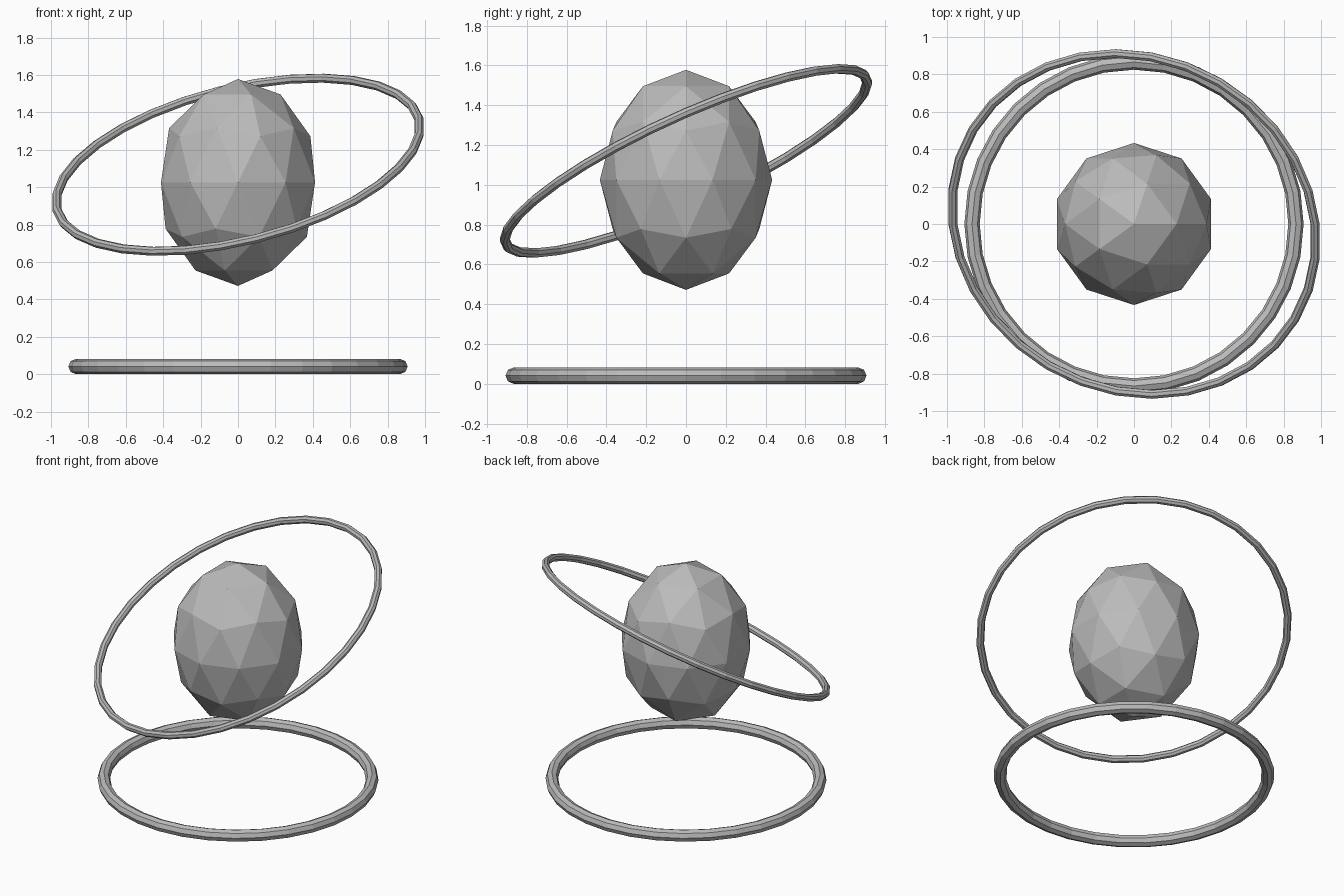
import bpy, bmesh
from math import cos, sin, tau
from mathutils import Euler

cube = bpy.data.objects.get("Cube")
if cube:
    bpy.data.objects.remove(cube, do_unlink=True)

# One plain stone colour
grey = bpy.data.materials.new("stone grey")
grey.use_nodes = True
colour = (0.5, 0.5, 0.5, 1)
grey.diffuse_color = colour
grey.node_tree.nodes["Principled BSDF"].inputs["Base Color"].default_value = colour


def finish(name, bm, location, rotation=(0, 0, 0)):
    bmesh.ops.recalc_face_normals(bm, faces=bm.faces)
    mesh = bpy.data.meshes.new(name)
    bm.to_mesh(mesh)
    bm.free()
    mesh.materials.append(grey)
    obj = bpy.data.objects.new(name, mesh)
    obj.location = location
    obj.rotation_euler = Euler(rotation)
    bpy.context.collection.objects.link(obj)
    return obj


def ring(name, major, minor, location, rotation=(0, 0, 0), around=32, sides=8):
    bm = bmesh.new()
    loops = []
    for i in range(around):
        a = tau * i / around
        loop = []
        for j in range(sides):
            b = tau * j / sides
            r = major + minor * cos(b)
            loop.append(bm.verts.new((r * cos(a), r * sin(a), minor * sin(b))))
        loops.append(loop)
    for i in range(around):
        p, q = loops[i], loops[(i + 1) % around]
        for j in range(sides):
            k = (j + 1) % sides
            bm.faces.new((p[j], q[j], q[k], p[k]))
    return finish(name, bm, location, rotation)


# Floating faceted gem, stretched upwards
bm = bmesh.new()
bmesh.ops.create_icosphere(bm, subdivisions=2, radius=1)
bmesh.ops.scale(bm, vec=(0.433, 0.433, 0.553), verts=bm.verts)
finish("faceted_gem", bm, (0, 0, 1.025))

# Flat ring on the ground and tilted ring around the gem
ring("base_ring", 0.866, 0.041, (0, 0, 0.041))
ring("orbit_ring", 0.998, 0.025, (0, 0, 1.12), (0.42, -0.245, 0))
